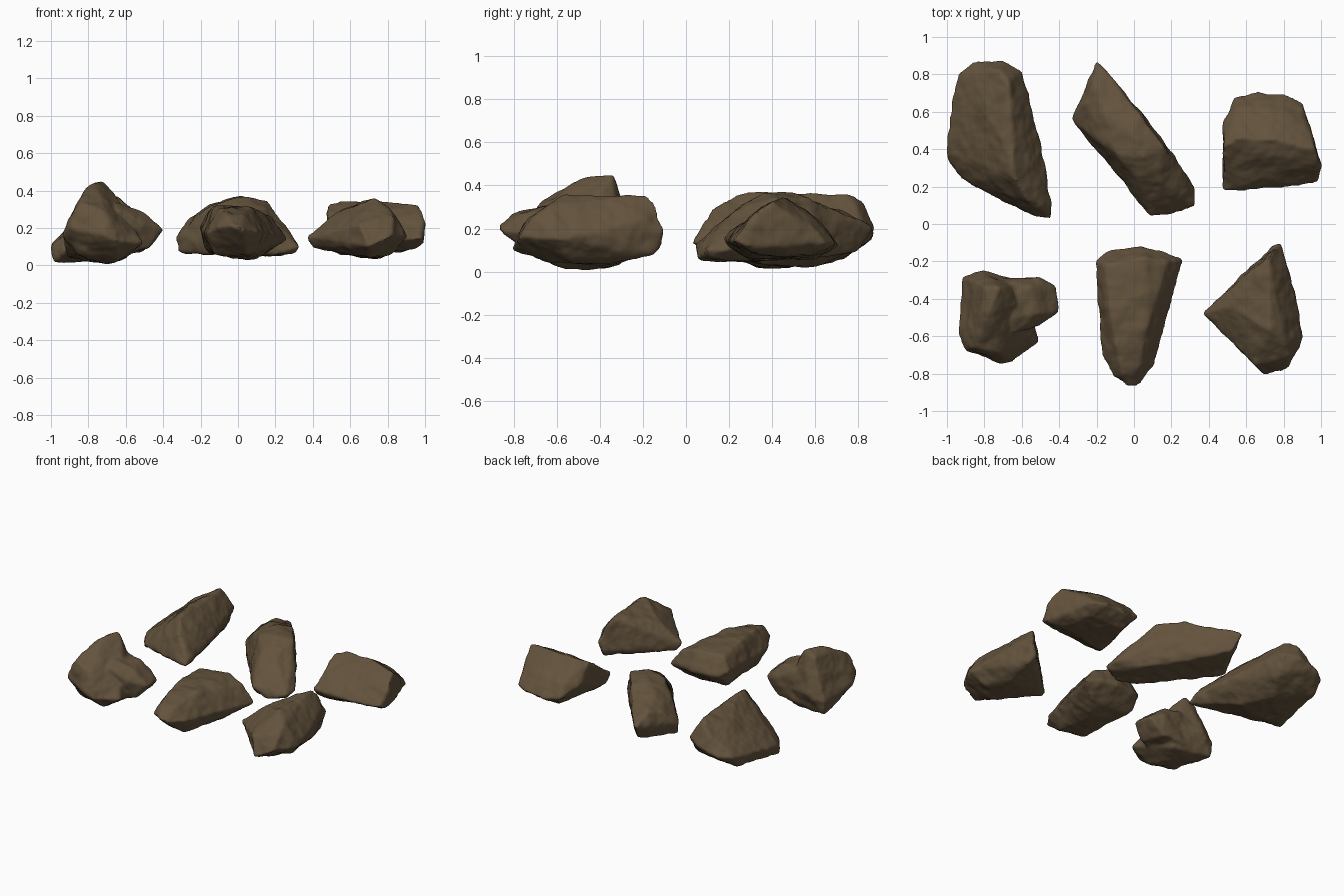
import bpy, bmesh
from mathutils import Vector, noise

# One flat earthy brown for every rock
stone = bpy.data.materials.new("brown_stone")
stone.diffuse_color = (0.125, 0.086, 0.046, 1)


def weather(p, seed):
    """Surface relief: broad dents, finer lumps and grain."""
    q = p + Vector((seed * 7.3, seed * 3.1, seed * 5.7))
    dents = noise.noise(q * 5) * 0.006 + noise.noise(q * 11) * 0.008
    return dents + noise.noise(q * 22) * 0.004 + noise.noise(q * 45) * 0.0015


def rock(name, seed, *lumps):
    """Hull every lump of corner points, fuse the lumps, then weather the skin."""
    bm = bmesh.new()
    for corners in lumps:
        verts = [bm.verts.new(c) for c in corners]
        out = bmesh.ops.convex_hull(bm, input=verts)
        loose = {v for v in out["geom_interior"] + out["geom_unused"]
                 if isinstance(v, bmesh.types.BMVert)}
        bmesh.ops.delete(bm, geom=list(loose), context='VERTS')
    bmesh.ops.recalc_face_normals(bm, faces=bm.faces)
    mesh = bpy.data.meshes.new(name)
    bm.to_mesh(mesh)
    bm.free()
    obj = bpy.data.objects.new(name, mesh)
    bpy.context.collection.objects.link(obj)

    # Fuse and slightly round the corners
    fuse = obj.modifiers.new("fuse", 'REMESH')
    fuse.mode = 'VOXEL'
    fuse.voxel_size = 0.011
    soften = obj.modifiers.new("soften", 'SMOOTH')
    soften.iterations = 5
    soften.factor = 0.5
    bpy.ops.object.select_all(action='DESELECT')
    obj.select_set(True)
    bpy.context.view_layer.objects.active = obj
    bpy.ops.object.convert(target='MESH')

    # Push the skin in and out along its normals
    mesh = obj.data
    normals = [v.normal.copy() for v in mesh.vertices]
    for v, n in zip(mesh.vertices, normals):
        v.co += n * (weather(v.co, seed) + 0.002)
        v.co.z = max(v.co.z, 0)
    mesh.materials.clear()
    mesh.materials.append(stone)
    bpy.ops.object.shade_smooth_by_angle(angle=0.7)


# Large ridged boulder
rock("back_left_rock", 1, [
    (-.98, .33, .02), (-.93, .75, .07), (-.8, .24, .06), (-.7, .6, .02),
    (-.6, .35, .04), (-.62, .75, .1), (-1, .38, .1), (-.99, .52, .12),
    (-.94, .8, .15), (-.85, .87, .16), (-.7, .875, .2), (-.6, .82, .23),
    (-.56, .65, .22), (-.49, .38, .17), (-.44, .1, .16), (-.44, .03, .13),
    (-.53, .04, .14), (-.92, .23, .08), (-.72, .82, .33), (-.67, .75, .36),
    (-.8, .6, .3), (-.7, .45, .355), (-.64, .25, .365), (-.56, .12, .29), (-.5, .1, .24)])

# Long diagonal slab with a steep far side
rock("back_middle_rock", 2, [
    (-.32, .55, .07), (-.17, .8, .09), (-.05, .3, .05), (.05, .12, .06),
    (.2, .06, .06), (.3, .12, .07), (.2, .3, .05), (0, .55, .06),
    (-.335, .56, .15), (-.26, .72, .2), (-.2, .87, .2), (-.13, .8, .24),
    (.04, .6, .22), (.16, .44, .22), (.325, .2, .1), (.325, .1, .1),
    (.09, .05, .12), (-.22, .75, .27), (-.26, .65, .25), (-.14, .55, .33),
    (0, .5, .365), (.05, .35, .365), (.05, .56, .34), (.16, .41, .34),
    (-.1, .37, .34), (.02, .24, .29), (.14, .22, .28), (.21, .15, .19)])

# Wedge with a level ridge
rock("back_right_rock", 3, [
    (.475, .18, .16), (.48, .22, .1), (.985, .22, .14), (.995, .28, .12),
    (.75, .19, .14), (.48, .42, .33), (.55, .46, .345), (.75, .45, .345),
    (.97, .4, .32), (.99, .34, .29), (.995, .3, .2), (.475, .55, .2),
    (.54, .68, .14), (.66, .705, .12), (.81, .695, .13), (.9, .65, .13),
    (.9, .58, .22), (.55, .62, .23), (.8, .62, .23), (.55, .3, .06),
    (.9, .35, .08), (.6, .6, .06), (.85, .58, .07)])

# Peaked rock with a side lobe
rock("front_left_rock", 4, [
    (-.91, -.29, .04), (-.85, -.6, .06), (-.7, -.45, .005), (-.62, -.34, .03),
    (-.65, -.62, .03), (-.92, -.28, .13), (-.8, -.25, .18), (-.935, -.58, .16),
    (-.9, -.67, .2), (-.71, -.75, .16), (-.65, -.74, .13), (-.58, -.31, .15),
    (-.51, -.63, .12), (-.8, -.33, .41), (-.72, -.34, .45), (-.76, -.44, .445),
    (-.82, -.5, .39), (-.85, -.66, .34), (-.72, -.69, .29), (-.65, -.4, .37)], [
    (-.7, -.3, .06), (-.7, -.31, .3), (-.5, -.285, .2), (-.415, -.33, .18),
    (-.4, -.47, .19), (-.5, -.54, .22), (-.52, -.31, .07), (-.48, -.5, .09),
    (-.55, -.34, .29), (-.51, -.48, .29), (-.65, -.55, .08), (-.65, -.58, .3),
    (-.65, -.5, .34)])

# Tapered block
rock("front_middle_rock", 5, [
    (-.15, -.25, .07), (.15, -.25, .06), (-.12, -.65, .06), (.05, -.7, .06),
    (.05, -.4, .03), (-.205, -.2, .2), (-.15, -.15, .17), (0, -.12, .17),
    (.15, -.15, .17), (.26, -.19, .14), (.22, -.3, .13), (.15, -.55, .14),
    (.11, -.76, .18), (.03, -.86, .19), (-.03, -.87, .21), (-.11, -.82, .2),
    (-.17, -.7, .17), (-.19, -.4, .18), (-.18, -.22, .1), (-.15, -.22, .29),
    (-.13, -.45, .315), (-.03, -.4, .305), (.08, -.3, .3), (.06, -.18, .305),
    (.18, -.2, .26), (.06, -.57, .305), (-.1, -.65, .31), (.03, -.75, .27), (-.06, -.8, .27)])

# Three-pointed rock
rock("front_right_rock", 6, [
    (.78, -.1, .19), (.74, -.12, .12), (.76, -.125, .27), (.81, -.2, .24),
    (.72, -.175, .355), (.74, -.35, .335), (.69, -.45, .335), (.73, -.58, .355),
    (.81, -.62, .31), (.52, -.44, .285), (.46, -.47, .225), (.62, -.32, .28),
    (.37, -.48, .15), (.4, -.46, .1), (.46, -.53, .11), (.52, -.36, .11),
    (.6, -.71, .12), (.65, -.76, .22), (.7, -.81, .1), (.83, -.77, .16),
    (.83, -.71, .26), (.91, -.6, .15), (.87, -.42, .17), (.6, -.45, .05),
    (.7, -.65, .045), (.82, -.55, .06), (.75, -.35, .04), (.77, -.15, .08)])
